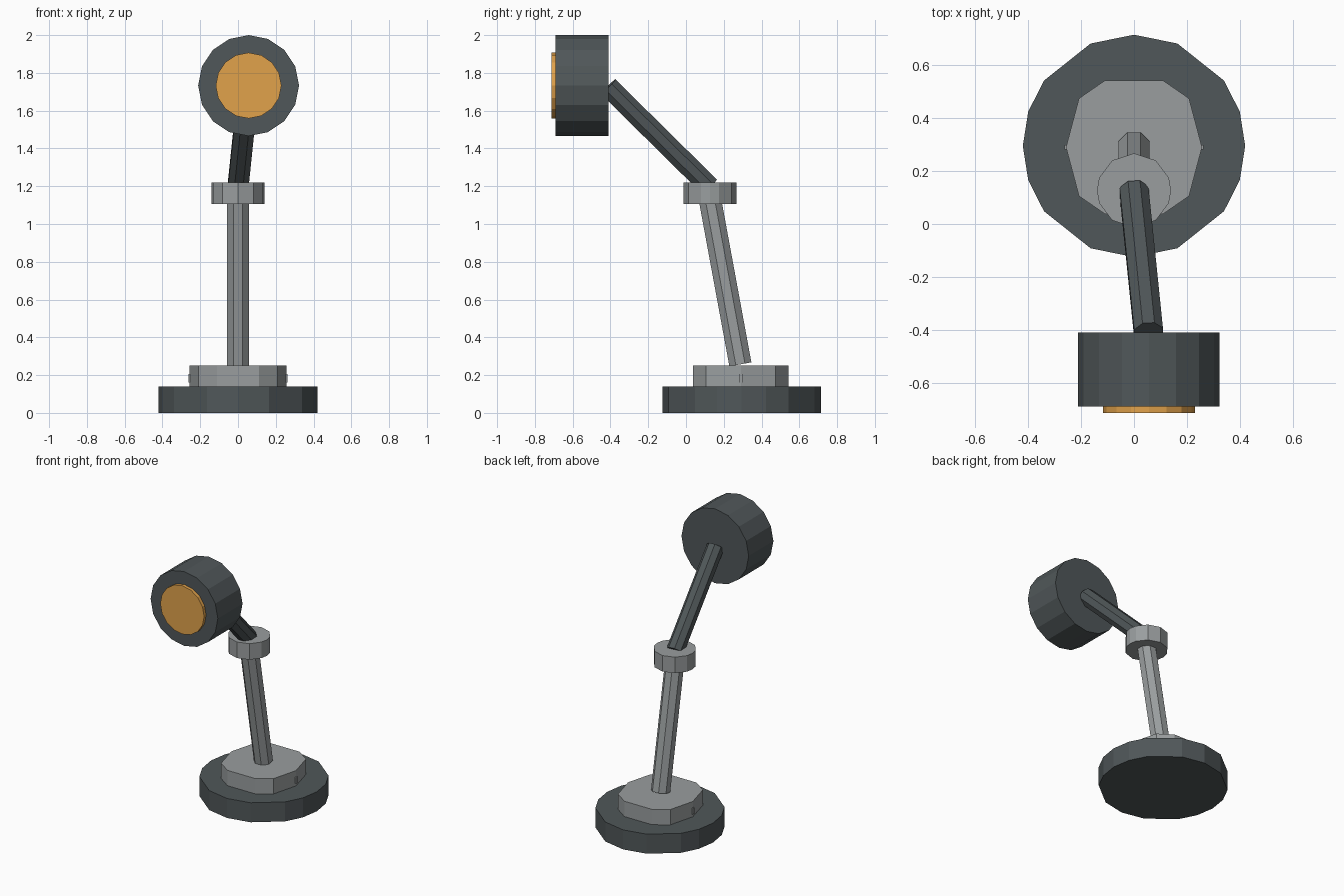
import bpy, bmesh
from math import cos, sin, radians, pi
from mathutils import Vector

if "Cube" in bpy.data.objects:
    bpy.data.objects.remove(bpy.data.objects["Cube"])


def material(name, rgb):
    m = bpy.data.materials.new(name)
    m.diffuse_color = (*rgb, 1)
    m.use_nodes = True
    m.node_tree.nodes["Principled BSDF"].inputs["Base Color"].default_value = m.diffuse_color
    return m


DARK = material("dark_metal", (0.08, 0.095, 0.10))
LIGHT = material("light_metal", (0.32, 0.34, 0.345))
AMBER = material("amber_glow", (0.75, 0.36, 0.07))


def prism(name, profile, start, end, mat):
    """Extrude a flat 2D profile from start to end, perpendicular to that axis."""
    a, b = Vector(start), Vector(end)
    w = (b - a).normalized()
    # keep profile x close to world x
    u = (Vector((1, 0, 0)) - w * w.x).normalized()
    v = w.cross(u)
    bm = bmesh.new()
    face = bm.faces.new([bm.verts.new(a + u * x + v * y) for x, y in profile])
    out = bmesh.ops.extrude_face_region(bm, geom=[face])
    moved = [e for e in out["geom"] if isinstance(e, bmesh.types.BMVert)]
    bmesh.ops.translate(bm, verts=moved, vec=b - a)
    bmesh.ops.recalc_face_normals(bm, faces=bm.faces[:])
    mesh = bpy.data.meshes.new(name)
    bm.to_mesh(mesh)
    bm.free()
    mesh.materials.append(mat)
    obj = bpy.data.objects.new(name, mesh)
    bpy.context.collection.objects.link(obj)
    return obj


def ring(radius, sides, phase=0.0):
    return [(radius * cos(2 * pi * (i + phase) / sides),
             radius * sin(2 * pi * (i + phase) / sides)) for i in range(sides)]


def mirrored(quarter):
    """Full outline from (angle, radius) points in the first quadrant."""
    angles = {}
    for deg, r in quarter:
        for d in (deg, 180 - deg, 180 + deg, (360 - deg) % 360):
            angles[d] = r
    return [(r * cos(radians(d)), r * sin(radians(d)))
            for d, r in sorted(angles.items())]


# Foot: wide disc with a smaller collar
BY = 0.295
base = mirrored([(0, 0.42), (18, 0.42), (36, 0.42), (67, 0.42), (90, 0.42)])
prism("base_disc", base, (0, BY, 0), (0, BY, 0.14), DARK)
collar = mirrored([(0, 0.257), (41.6, 0.278), (66.4, 0.275)])
prism("base_collar", collar, (0, BY - 0.005, 0.14), (0, BY - 0.005, 0.25), LIGHT)

# Small studs on both sides of the collar
stud = [(-0.02, -0.008), (0.02, -0.008), (0.02, 0.008), (-0.02, 0.008)]
for side, x in (("left", -0.243), ("right", 0.243)):
    prism("collar_stud_" + side, stud, (x, BY - 0.005, 0.16), (x, BY - 0.005, 0.205), LIGHT)

# Leaning lower arm, elbow and upper arm
prism("lower_arm", ring(0.064, 8, 0.5), (0, 0.288, 0.257), (0, 0.125, 1.14), LIGHT)
elbow = mirrored([(0, 0.14), (20, 0.14), (54, 0.14), (90, 0.14)])
prism("elbow", elbow, (0, 0.127, 1.105), (0, 0.127, 1.22), LIGHT)
prism("upper_arm", ring(0.059, 8, 0.5), (0, 0.125, 1.197), (0.055, -0.412, 1.727), DARK)

# Lamp head with its lens facing forward
HX, HZ = 0.056, 1.733
prism("lamp_head", ring(0.267, 16), (HX, -0.41, HZ), (HX, -0.69, HZ), DARK)
prism("lens", ring(0.174, 16), (HX, -0.68, HZ), (HX, -0.713, HZ), AMBER)
